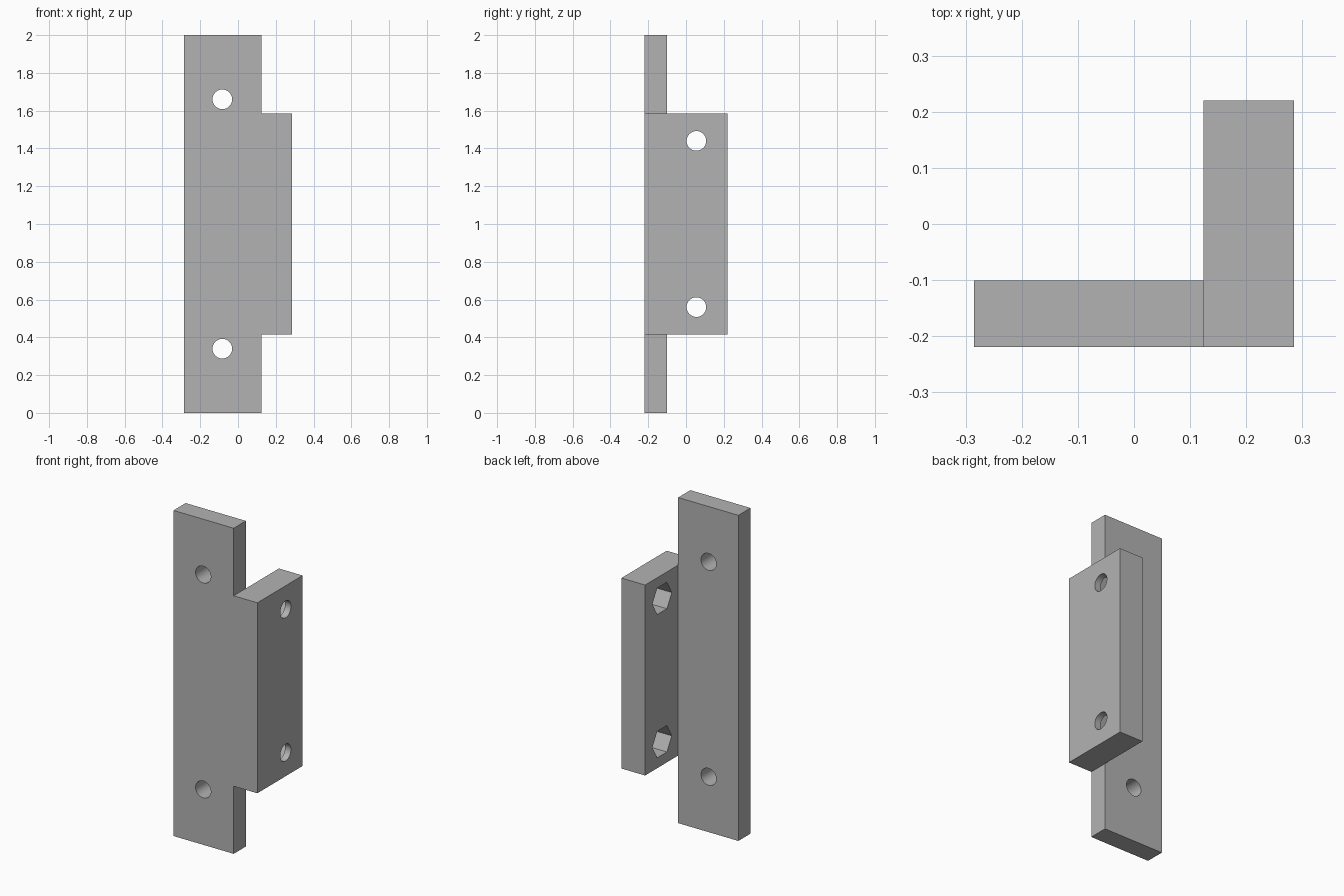
import bpy
from math import pi, radians

if "Cube" in bpy.data.objects:
    bpy.data.objects.remove(bpy.data.objects["Cube"], do_unlink=True)

grey = bpy.data.materials.new("plain grey")
grey.use_nodes = True
color = (0.45, 0.45, 0.45, 1)
grey.diffuse_color = color
grey.node_tree.nodes["Principled BSDF"].inputs["Base Color"].default_value = color


def box(name, low, high):
    center = [(a + b) / 2 for a, b in zip(low, high)]
    bpy.ops.mesh.primitive_cube_add(size=1, location=center)
    ob = bpy.context.object
    ob.name = name
    ob.scale = [b - a for a, b in zip(low, high)]
    bpy.ops.object.transform_apply(location=True, rotation=False, scale=True)
    ob.data.materials.append(grey)
    return ob


def prism(name, sides, radius, depth, location, rotation):
    bpy.ops.mesh.primitive_cylinder_add(vertices=sides, radius=radius, depth=depth,
                                        location=location, rotation=rotation)
    ob = bpy.context.object
    ob.name = name
    ob.data.materials.append(grey)
    return ob


def boolean(target, other, operation):
    mod = target.modifiers.new(other.name, 'BOOLEAN')
    mod.operation = operation
    mod.solver = 'EXACT'
    mod.object = other
    bpy.context.view_layer.objects.active = target
    bpy.ops.object.modifier_apply(modifier=mod.name)
    bpy.data.objects.remove(other, do_unlink=True)


# Tall mounting plate and the shorter side flange, kept as separate blocks
inner, outer, front = 0.124, 0.285, -0.219
plate = box("mounting_plate", (-outer, front, 0), (inner, -0.101, 2))
flange = box("side_flange", (inner, front, 0.415), (outer, 0.22, 1.585))

lip = 0.04
for side in (-1, 1):
    # Round screw holes through the plate
    boolean(plate, prism("plate_hole", 32, 0.052, 0.5, (-0.083, -0.16, 1 + side * 0.66),
                         (pi / 2, 0, 0)), 'DIFFERENCE')
    # Round screw holes through the flange, with hexagonal nut pockets inside
    z = 1 + side * 0.44
    boolean(flange, prism("flange_hole", 32, 0.052, 0.5, (0.2, 0.055, z),
                          (0, pi / 2, 0)), 'DIFFERENCE')
    boolean(flange, prism("nut_pocket", 6, 0.094, 0.4, (outer - lip - 0.2, 0.055, z),
                          (0, pi / 2, 0)), 'DIFFERENCE')

# Join the two blocks into one bracket
boolean(plate, flange, 'UNION')
plate.name = "corner_bracket"
bpy.ops.object.select_all(action='DESELECT')
plate.select_set(True)
bpy.context.view_layer.objects.active = plate
bpy.ops.object.shade_smooth_by_angle(angle=radians(30))
